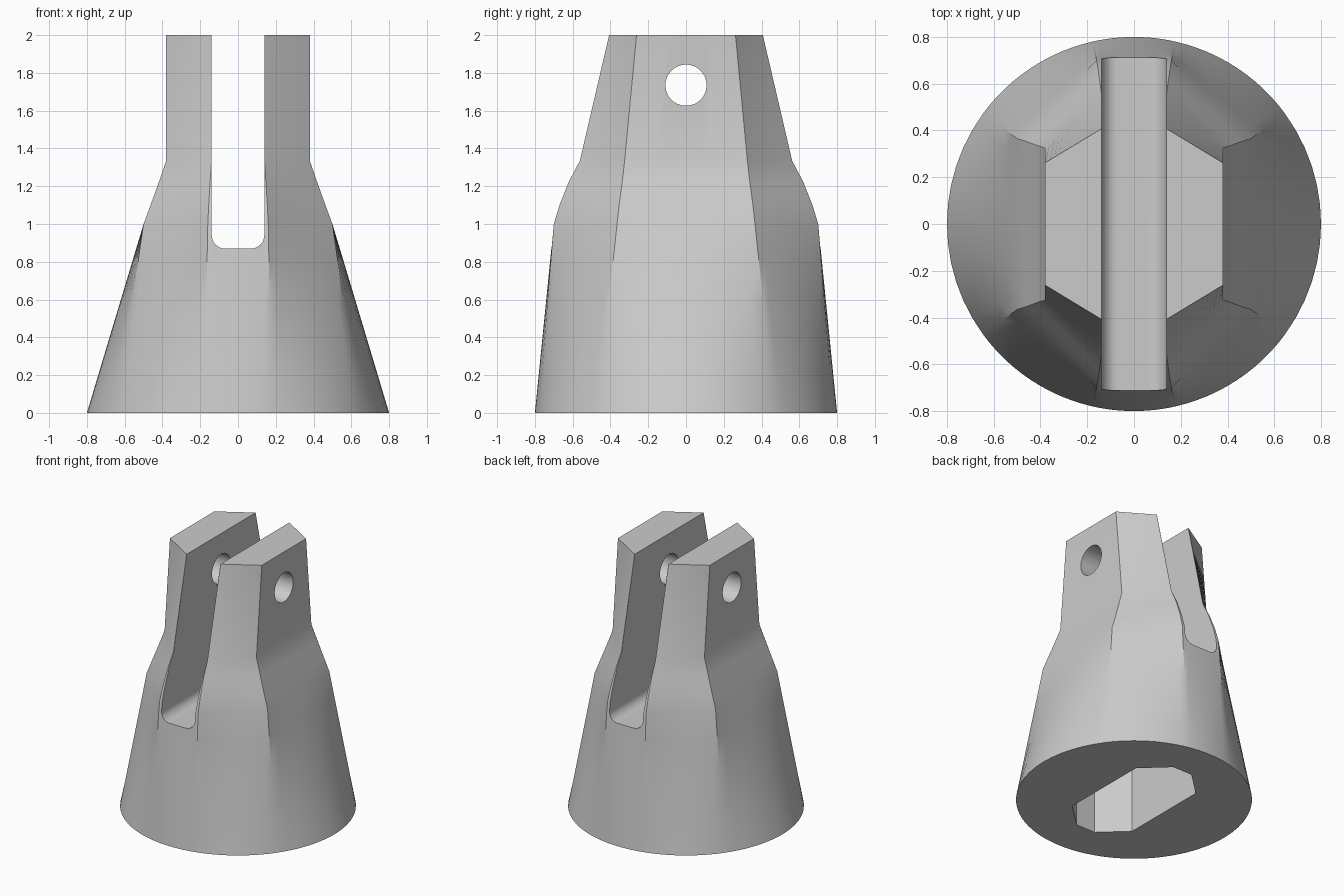
import bpy, bmesh
from math import cos, sin, atan2, radians, pi
from mathutils import Vector, Matrix

cube = bpy.data.objects.get("Cube")
if cube:
    bpy.data.objects.remove(cube, do_unlink=True)

grey = bpy.data.materials.new("plain grey")
grey.use_nodes = True
colour = (0.6, 0.6, 0.6, 1)
grey.diffuse_color = colour
grey.node_tree.nodes["Principled BSDF"].inputs["Base Color"].default_value = colour

STEPS = 12


def make_object(name, bm):
    bmesh.ops.recalc_face_normals(bm, faces=bm.faces)
    mesh = bpy.data.meshes.new(name)
    bm.to_mesh(mesh)
    bm.free()
    mesh.materials.append(grey)
    obj = bpy.data.objects.new(name, mesh)
    bpy.context.collection.objects.link(obj)
    return obj


def octagon(side, front):
    """Corners from the side-flat corner and the front-flat corner."""
    (sx, sy), (fx, fy) = side, front
    return [Vector(p) for p in ((sx, -sy), (sx, sy), (fx, fy), (-fx, fy),
                                (-sx, sy), (-sx, -sy), (-fx, -fy), (fx, -fy))]


def subdivided(corners):
    return [a.lerp(b, k / STEPS)
            for a, b in zip(corners, corners[1:] + corners[:1])
            for k in range(STEPS)]


def circle_matching(corners, radius):
    """Circle points spaced so that they line up with the octagon corners."""
    angles = [atan2(c.y, c.x) % (2 * pi) for c in corners]
    angles[0] -= 2 * pi
    angles.append(angles[0] + 2 * pi)
    pts = []
    for a, b in zip(angles, angles[1:]):
        for k in range(STEPS):
            t = a + (b - a) * k / STEPS
            pts.append(Vector((radius * cos(t), radius * sin(t))))
    return pts


def loft(rings):
    bm = bmesh.new()
    loops = [[bm.verts.new((p.x, p.y, z)) for p in pts] for z, pts in rings]
    for low, high in zip(loops, loops[1:]):
        n = len(low)
        for i in range(n):
            j = (i + 1) % n
            bm.faces.new((low[i], low[j], high[j], high[i]))
    bm.faces.new(loops[0][::-1])
    bm.faces.new(loops[-1])
    return bm


# Body: round base blending to an octagonal shoulder, then a tapered head
shoulder = octagon((0.5, 0.365), (0.16, 0.70))
shoulder_pts = subdivided(shoulder)
base_pts = circle_matching(shoulder, 0.8)
rings = [(t, [a.lerp(b, t) for a, b in zip(base_pts, shoulder_pts)])
         for t in (0, 0.2, 0.4, 0.6, 0.8, 1)]
for z, side, front in ((1.1, (0.463, 0.354), (0.155, 0.67)),
                       (1.22, (0.42, 0.338), (0.148, 0.622)),
                       (1.335, (0.38, 0.325), (0.14, 0.562)),
                       (2.0, (0.38, 0.262), (0.14, 0.407))):
    rings.append((z, subdivided(octagon(side, front))))
body = make_object("clevis_body", loft(rings))

# Slot cutter with rounded lower edges
bm = bmesh.new()
bmesh.ops.create_cube(bm, size=1, matrix=Matrix.Translation((0, 0, 1.62))
                      @ Matrix.Diagonal((0.278, 2, 1.5, 1)))
lower = [e for e in bm.edges
         if all(v.co.z < 1 for v in e.verts)
         and abs(e.verts[0].co.y - e.verts[1].co.y) > 1]
bmesh.ops.bevel(bm, geom=lower, offset=0.07, segments=8, profile=0.5,
                affect='EDGES')
slot = make_object("slot_cutter", bm)

# Pin hole cutter
bm = bmesh.new()
bmesh.ops.create_cone(bm, cap_ends=True, segments=48, radius1=0.109,
                      radius2=0.109, depth=2,
                      matrix=Matrix.Translation((0, 0, 1.735))
                      @ Matrix.Rotation(radians(90), 4, 'Y'))
hole = make_object("pin_hole_cutter", bm)

# Long eight-sided pocket cutter in the underside
pocket_pts = octagon((0.265, 0.335), (0.08, 0.51))
pocket = make_object("pocket_cutter", loft([(-0.2, pocket_pts), (0.7, pocket_pts)]))

# Cut the body and discard the cutters
bpy.ops.object.select_all(action='DESELECT')
bpy.context.view_layer.objects.active = body
body.select_set(True)
for cutter in (slot, hole, pocket):
    cutter.hide_render = True
    mod = body.modifiers.new(cutter.name, 'BOOLEAN')
    mod.operation = 'DIFFERENCE'
    mod.solver = 'EXACT'
    mod.object = cutter
    bpy.ops.object.modifier_apply(modifier=mod.name)
    bpy.data.objects.remove(cutter, do_unlink=True)

bpy.ops.object.shade_smooth_by_angle(angle=radians(28))
